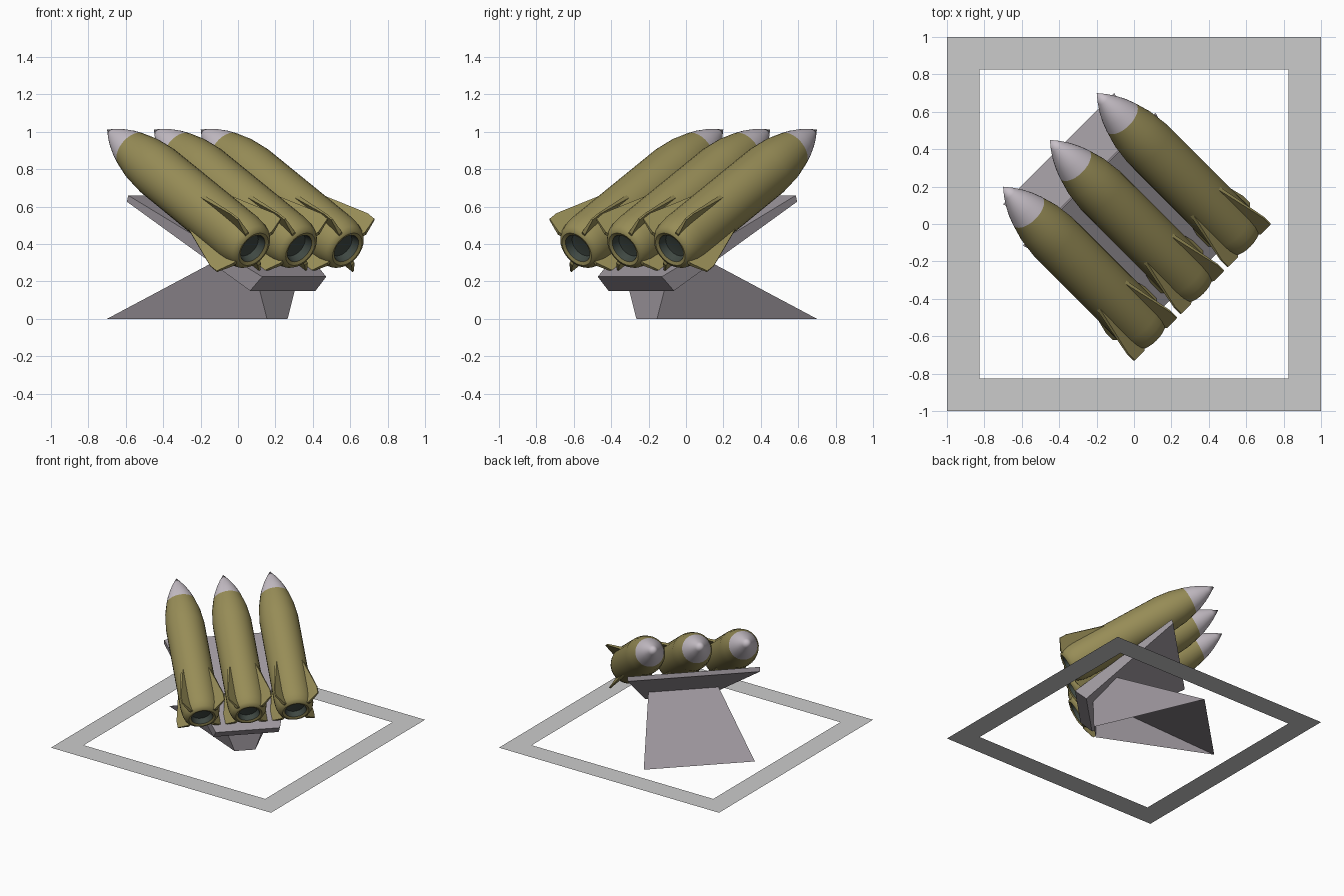
import bpy, bmesh
from math import radians, sin, cos, pi
from mathutils import Matrix, Vector

if "Cube" in bpy.data.objects:
    bpy.data.objects.remove(bpy.data.objects["Cube"])

# Working axes: V across the launcher, U the horizontal firing direction
V = Vector((1, 1, 0)).normalized()
U = Vector((-1, 1, 0)).normalized()
Z = Vector((0, 0, 1))
PITCH = radians(30)
AIM = U * cos(PITCH) + Z * sin(PITCH)
UP = Z * cos(PITCH) - U * sin(PITCH)


def material(name, rgb):
    m = bpy.data.materials.new(name)
    m.diffuse_color = (*rgb, 1)
    m.use_nodes = True
    m.node_tree.nodes["Principled BSDF"].inputs["Base Color"].default_value = m.diffuse_color
    return m


OLIVE = material("olive", (0.31, 0.265, 0.095))
PALE = material("pale_grey", (0.58, 0.53, 0.58))
STEEL = material("steel", (0.34, 0.31, 0.34))
DARK = material("nozzle_dark", (0.05, 0.065, 0.055))


def finish(name, bm, mat=None, matrix=None, smooth=False):
    bmesh.ops.recalc_face_normals(bm, faces=bm.faces)
    me = bpy.data.meshes.new(name)
    bm.to_mesh(me)
    bm.free()
    if mat:
        me.materials.append(mat)
    if smooth:
        me.shade_smooth()
        me.set_sharp_from_angle(angle=radians(40))
    ob = bpy.data.objects.new(name, me)
    bpy.context.collection.objects.link(ob)
    if matrix:
        ob.matrix_world = matrix
    return ob


def faces_mesh(points, faces):
    bm = bmesh.new()
    vs = [bm.verts.new(p) for p in points]
    for f in faces:
        bm.faces.new([vs[i] for i in f])
    return bm


def lathe(name, profile, mat, matrix):
    """Revolve (distance, radius) points around local z."""
    bm = bmesh.new()
    vs = [bm.verts.new((r, 0, s)) for s, r in profile]
    es = [bm.edges.new(p) for p in zip(vs, vs[1:])]
    bmesh.ops.spin(bm, geom=vs + es, axis=(0, 0, 1), cent=(0, 0, 0),
                   angle=2 * pi, steps=28)
    bmesh.ops.remove_doubles(bm, verts=bm.verts, dist=1e-4)
    return finish(name, bm, mat, matrix, True)


def fin(name, angle, matrix):
    """Swept fin, thick at the root and thin at the tip."""
    outline = [(0.10, 0.90, 0.011), (0.145, 0.89, 0.011), (0.228, 1.18, 0.005),
               (0.228, 1.238, 0.005), (0.135, 1.275, 0.011), (0.10, 1.265, 0.011)]
    n = len(outline)
    pts = [(r, side * t, s) for side in (-1, 1) for r, s, t in outline]
    faces = [range(n), range(2 * n - 1, n - 1, -1)]
    faces += [(i, (i + 1) % n, n + (i + 1) % n, n + i) for i in range(n)]
    finish(name, faces_mesh(pts, faces), OLIVE,
           matrix @ Matrix.Rotation(angle, 4, 'Z'))


# Flat square ground frame
bm = faces_mesh([(x * s, y * s, 0) for s in (1, 0.825)
                 for x, y in ((-1, -1), (1, -1), (1, 1), (-1, 1))],
                [(i, (i + 1) % 4, 4 + (i + 1) % 4, 4 + i) for i in range(4)])
for f in bm.faces:
    f.normal_update()
finish("ground_frame", bm)


def mirrored(sections):
    """(u, half width, z) stations mirrored across the centre line."""
    return [U * u + V * (w * side) + Z * z for u, w, z in sections for side in (-1, 1)]


# Launch ramp: a wedge plate, wider at its raised end
ramp = mirrored([(-0.425, 0.242, 0.225), (0.33, 0.5, 0.66),
                 (0.34, 0.5, 0.626), (-0.339, 0.2475, 0.15)])
finish("launch_ramp", faces_mesh(ramp, [
    (0, 1, 3, 2), (2, 3, 5, 4), (4, 5, 7, 6), (6, 7, 1, 0),
    (0, 2, 4, 6), (1, 7, 5, 3)]), STEEL)

# Pedestal: hollow, open at the bottom and under the ramp
ped = mirrored([(-0.297, 0.078, 0), (0.57, 0.42, 0),
                (-0.13, 0.26, 0.324), (-0.297, 0.15, 0.2)])
finish("pedestal", faces_mesh(ped, [
    (0, 1, 7, 6), (2, 4, 5, 3), (0, 6, 4, 2), (1, 3, 5, 7)]), STEEL)

# Three rockets: nose, body, nozzle and four diagonal fins each
NOSE = [(0, 0), (0.055, 0.036), (0.11, 0.066), (0.165, 0.09), (0.22, 0.108)]
BODY = [(0.22, 0.108), (0.32, 0.133), (0.44, 0.146), (1.16, 0.147),
        (1.215, 0.142), (1.255, 0.13), (1.275, 0.115), (1.28, 0.1), (1.272, 0.082)]
NOZZLE = [(1.272, 0.082), (1.23, 0.07), (1.22, 0)]
rot = Matrix((V, UP, -AIM)).transposed().to_4x4()
for i, offset in enumerate((-0.354, 0, 0.354), 1):
    m = Matrix.Translation(U * 0.636 + V * offset + Z * 1.012) @ rot
    lathe(f"rocket_{i}_nose", NOSE, PALE, m)
    lathe(f"rocket_{i}_body", BODY, OLIVE, m)
    lathe(f"rocket_{i}_nozzle", NOZZLE, DARK, m)
    for k in range(4):
        fin(f"rocket_{i}_fin_{k + 1}", pi / 4 + k * pi / 2, m)
